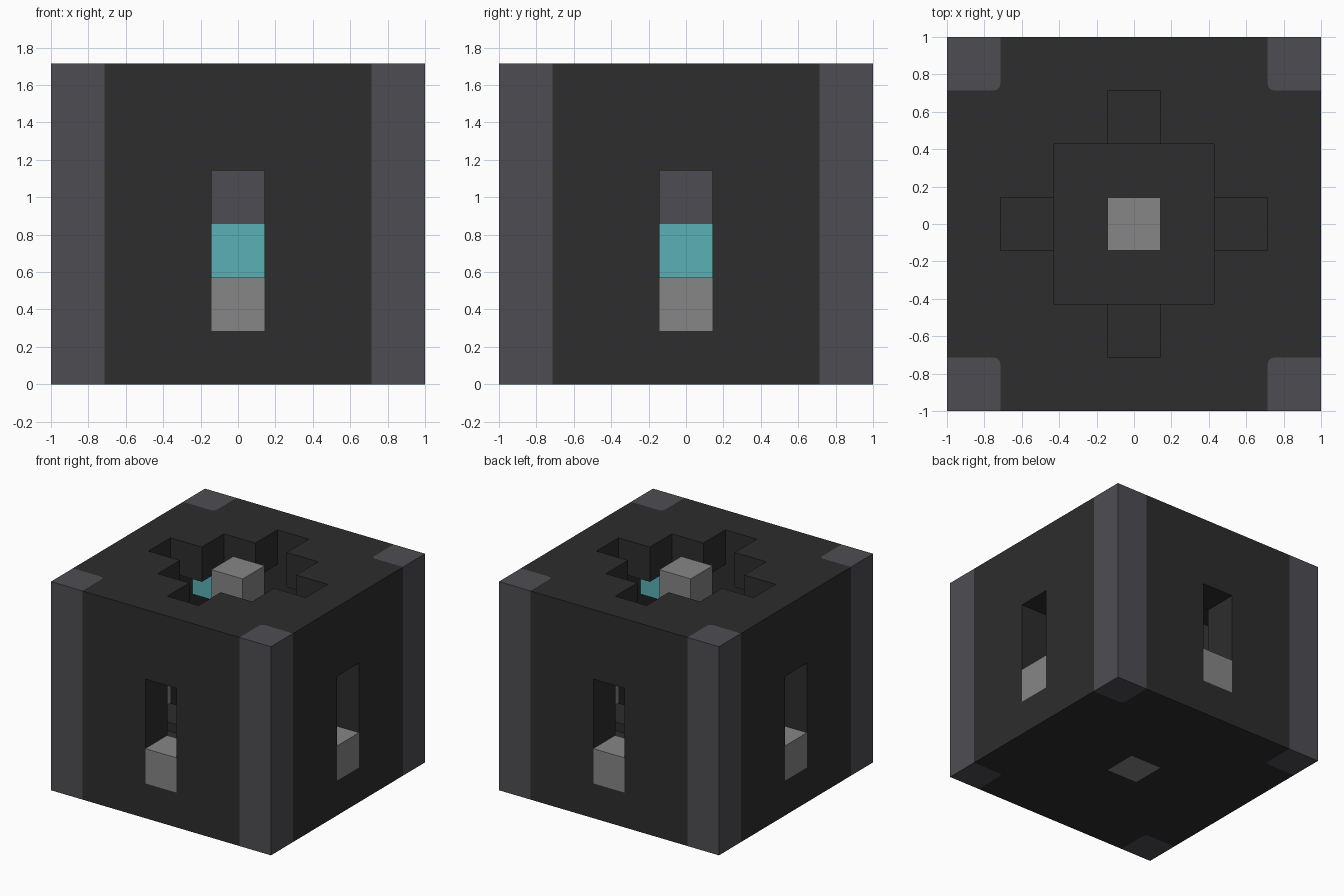
import bpy, bmesh, math
from mathutils import Vector

old = bpy.data.objects.get("Cube")
if old:
    bpy.data.objects.remove(old, do_unlink=True)

U = 2 / 7            # grid module: the block is 7 x 7 x 6 modules
H = 6 * U
R = 0.035            # rounding of the post's inner corner


def material(name, rgb):
    m = bpy.data.materials.new(name)
    m.use_nodes = True
    m.diffuse_color = (*rgb, 1)
    m.node_tree.nodes["Principled BSDF"].inputs["Base Color"].default_value = (*rgb, 1)
    return m


CHARCOAL = material("charcoal", (0.026, 0.026, 0.026))
SLATE = material("slate_grey", (0.076, 0.073, 0.084))
GREY = material("light_grey", (0.238, 0.238, 0.238))
TEAL = material("teal", (0.102, 0.434, 0.468))


def prism(name, outline, z0, z1, mat):
    """Extrude a flat outline from z0 to z1."""
    bm = bmesh.new()
    face = bm.faces.new([bm.verts.new((x, y, z0)) for x, y in outline])
    top = bmesh.ops.extrude_face_region(bm, geom=[face])["geom"]
    verts = [g for g in top if isinstance(g, bmesh.types.BMVert)]
    bmesh.ops.translate(bm, verts=verts, vec=(0, 0, z1 - z0))
    bmesh.ops.recalc_face_normals(bm, faces=bm.faces)
    mesh = bpy.data.meshes.new(name)
    bm.to_mesh(mesh)
    bm.free()
    mesh.materials.append(mat)
    ob = bpy.data.objects.new(name, mesh)
    bpy.context.collection.objects.link(ob)
    return ob


def box(name, cx, cy, sx, sy, z0, z1, mat):
    """Box given in modules: centre, size and height range."""
    x0, x1 = (cx - sx / 2) * U, (cx + sx / 2) * U
    y0, y1 = (cy - sy / 2) * U, (cy + sy / 2) * U
    return prism(name, [(x0, y0), (x1, y0), (x1, y1), (x0, y1)], z0 * U, z1 * U, mat)


def turn(p, k):
    for _ in range(k):
        p = (-p[1], p[0])
    return p


def cut(target, cutter):
    cutter.hide_render = True
    mod = target.modifiers.new("cut", "BOOLEAN")
    mod.operation = "DIFFERENCE"
    mod.solver = "EXACT"
    mod.object = cutter
    bpy.context.view_layer.objects.active = target
    bpy.ops.object.modifier_apply(modifier=mod.name)
    bpy.data.objects.remove(cutter, do_unlink=True)


# Rounded inner corner shared by the casing and the posts
I = 2.5 * U
arc = []
for i in range(5):
    a = math.pi * 1.5 - i * math.pi / 8
    arc.append((I + R + R * math.cos(a), I + R + R * math.sin(a)))
corner = [(1, I)] + arc + [(I, 1)]

# Casing: cross-shaped prism, hollowed and pierced
casing = prism("casing", [turn(p, k) for k in range(4) for p in corner], 0, H, CHARCOAL)
cut(casing, box("hollow_cutter", 0, 0, 5, 5, 1, 5, CHARCOAL))
cut(casing, box("top_opening_cutter", 0, 0, 3, 3, 4.5, 7, CHARCOAL))
cut(casing, box("top_slot_cutter_x", 0, 0, 5, 1, 4.5, 7, CHARCOAL))
cut(casing, box("top_slot_cutter_y", 0, 0, 1, 5, 4.5, 7, CHARCOAL))
cut(casing, box("window_cutter_x", 0, 0, 9, 1, 1, 4, CHARCOAL))
cut(casing, box("window_cutter_y", 0, 0, 1, 9, 1, 4, CHARCOAL))
cut(casing, box("base_cutter", 0, 0, 1, 1, -1, 2, CHARCOAL))

sides = ("right_hand", "back", "left_hand", "front")
for k, side in enumerate(sides):
    # Corner posts
    prism(f"corner_post_{k + 1}", [turn(p, k) for p in corner + [(1, 1)]], 0, H, SLATE)
    # Sill blocks closing the lower third of each window
    cx, cy = turn((3, 0), k)
    box(f"{side}_sill", cx, cy, 1, 1, 1, 2, GREY)
    # Low pads inside each window
    cx, cy = turn((2, 0), k)
    box(f"{side}_floor_pad", cx, cy, 1, 1, 1, 1.25, CHARCOAL)
    # Lamps under the ceiling, in the inner corners
    cx, cy = turn((2, 2), k)
    box(f"corner_lamp_{k + 1}", cx, cy, 1, 1, 4, 5, TEAL)

# Central column, stacked by colour
for name, z0, z1, mat in (("column_base", 0, 2, GREY), ("column_core", 2, 3, TEAL),
                          ("column_collar", 3, 5, SLATE), ("column_cap", 5, 6, GREY)):
    box(name, 0, 0, 1, 1, z0, z1, mat)
